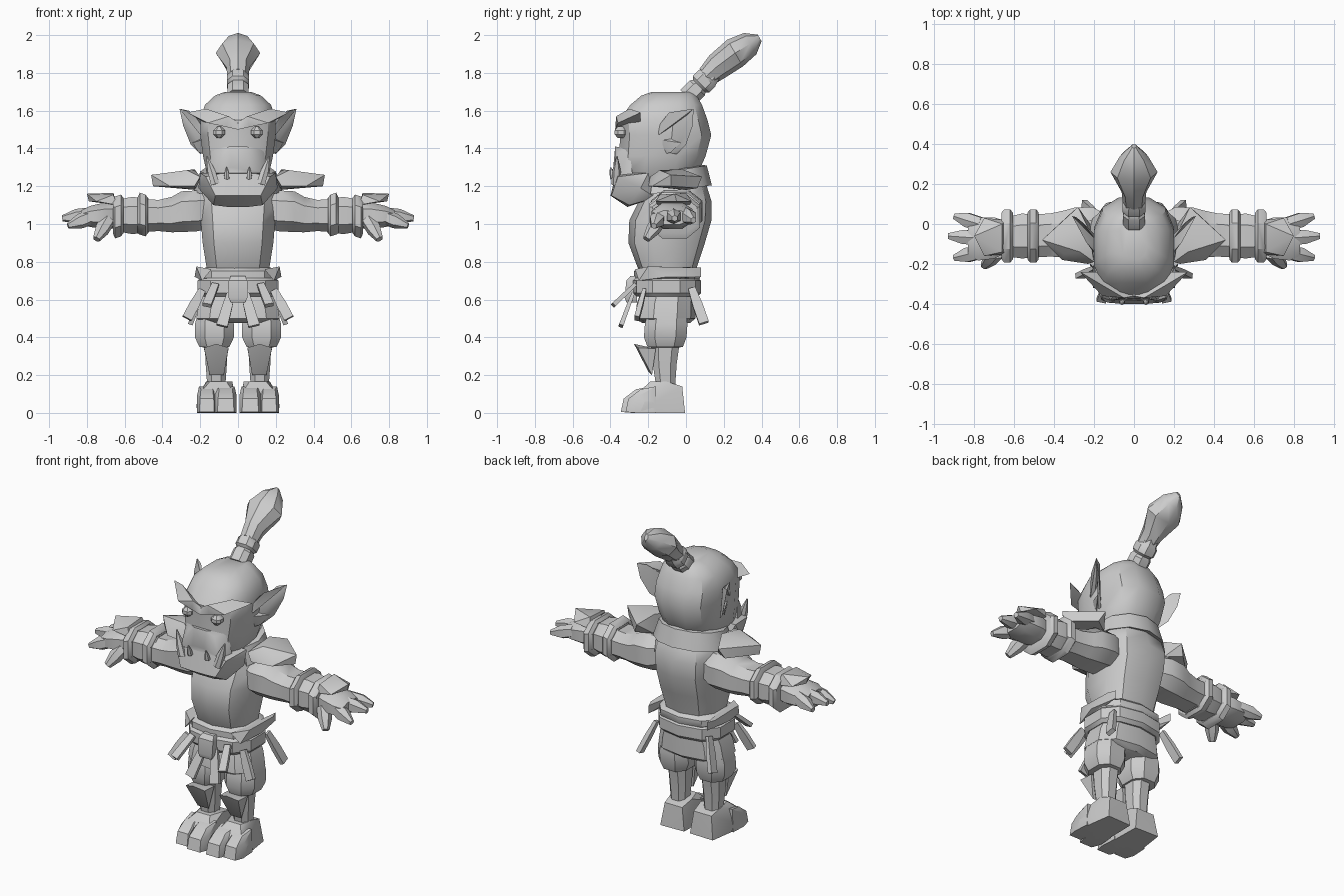
import bpy, bmesh, math
from mathutils import Vector

grey = bpy.data.materials.new("plain grey")
grey.diffuse_color = (0.6, 0.6, 0.6, 1)


def finish(name, bm, mirror, angle=35):
    bmesh.ops.recalc_face_normals(bm, faces=bm.faces)
    me = bpy.data.meshes.new(name)
    bm.to_mesh(me)
    bm.free()
    me.materials.append(grey)
    ob = bpy.data.objects.new(name, me)
    bpy.context.collection.objects.link(ob)
    bpy.ops.object.select_all(action='DESELECT')
    bpy.context.view_layer.objects.active = ob
    ob.select_set(True)
    bpy.ops.object.shade_smooth_by_angle(angle=math.radians(angle))
    if mirror:
        ob.modifiers.new("mirror", 'MIRROR').use_mirror_merge = False
    return ob


def loft(name, rings, u, v, n=8, power=0.8, mirror=False, turn=0.5):
    """Rings are (centre, half size along u, half size along v)."""
    bm = bmesh.new()
    u, v = Vector(u).normalized(), Vector(v).normalized()
    loops = []
    for c, a, b in rings:
        loop = []
        for i in range(n):
            t = 2 * math.pi * (i + turn) / n
            cs, sn = math.cos(t), math.sin(t)
            p = Vector(c) + u * a * math.copysign(abs(cs) ** power, cs) \
                + v * b * math.copysign(abs(sn) ** power, sn)
            loop.append(bm.verts.new(p))
        loops.append(loop)
    for p, q in zip(loops, loops[1:]):
        for i in range(n):
            j = (i + 1) % n
            bm.faces.new((p[i], p[j], q[j], q[i]))
    bm.faces.new(loops[0])
    bm.faces.new(loops[-1])
    return finish(name, bm, mirror)


def upright(name, rows, x=0, **kw):
    """Rows are (z, half width, front y, back y)."""
    return loft(name, [((x, (f + b) / 2, z), w, (b - f) / 2) for z, w, f, b in rows],
                (1, 0, 0), (0, 1, 0), **kw)


def along_arm(name, rows, **kw):
    """Rows are (x, centre y, centre z, half depth, half height)."""
    return loft(name, [((x, y, z), a, b) for x, y, z, a, b in rows],
                (0, 1, 0), (0, 0, 1), mirror=True, **kw)


def hull(name, pts, mirror=True):
    bm = bmesh.new()
    for p in pts:
        bm.verts.new(p)
    res = bmesh.ops.convex_hull(bm, input=bm.verts)
    bmesh.ops.delete(bm, geom=list({g for g in res["geom_interior"] + res["geom_unused"]
                                   if isinstance(g, bmesh.types.BMVert)}), context='VERTS')
    return finish(name, bm, mirror)


def spike(name, a, b, wa, wm, wb, side=(1, 0, 0), flat=1.0, mid=0.5, n=6, mirror=True):
    """Tapered limb from a to b, used for fingers, tusks and cloth ends."""
    a, b = Vector(a), Vector(b)
    d = (b - a).normalized()
    v = d.cross(Vector(side)).normalized()
    u = v.cross(d)
    rings = [(a, wa, wa * flat), (a.lerp(b, mid), wm, wm * flat), (b, wb, wb * flat)]
    return loft(name, rings, u, v, n=n, mirror=mirror)


# Head
upright("skull", [(1.21, .13, -.30, .00), (1.27, .17, -.36, .07), (1.36, .19, -.36, .11),
                  (1.47, .205, -.355, .14), (1.55, .205, -.36, .12), (1.63, .18, -.30, .09),
                  (1.68, .125, -.24, .06), (1.70, .07, -.18, .04)], n=12, power=.75)
hull("lower_jaw", [(s * x, y, z) for s in (1, -1) for x, y, z in (
    (.12, -.395, 1.15), (.08, -.37, 1.27), (.17, -.36, 1.25), (.20, -.20, 1.27), (.21, -.24, 1.19),
    (.13, -.30, 1.10), (.05, -.31, 1.09), (.15, -.16, 1.14), (.05, -.40, 1.15))], mirror=False)
hull("muzzle", [(s * x, y, z) for s in (1, -1) for x, y, z in (
    (.04, -.375, 1.41), (.09, -.36, 1.38), (.13, -.375, 1.27), (.04, -.385, 1.30),
    (.14, -.30, 1.40), (.16, -.28, 1.24))], mirror=False)
hull("brow", [(.0, -.375, 1.50), (.0, -.36, 1.54), (.05, -.37, 1.57), (.17, -.30, 1.61),
              (.27, -.24, 1.59), (.16, -.36, 1.535), (.18, -.24, 1.54), (.06, -.37, 1.515)])
upright("eye", [(1.455, .012, -.363, -.33), (1.475, .034, -.38, -.31),
                (1.495, .034, -.38, -.31), (1.515, .012, -.363, -.33)], x=.10, mirror=True)
spike("long_tusk", (.12, -.37, 1.21), (.165, -.365, 1.36), .026, .022, .003)
spike("small_tusk", (.06, -.385, 1.24), (.06, -.40, 1.30), .016, .013, .003)

# Ears: a thick shell folded around a hollow
hull("ear_back", [(.18, -.10, 1.38), (.20, -.05, 1.37), (.25, .00, 1.42), (.29, .035, 1.52),
                  (.31, .04, 1.61), (.20, -.07, 1.52), (.26, .01, 1.60), (.22, -.05, 1.40)])
hull("ear_rim", [(.18, -.16, 1.50), (.19, -.16, 1.46), (.24, -.09, 1.59), (.31, .04, 1.61),
                 (.28, .01, 1.58), (.20, -.10, 1.50), (.18, -.09, 1.53)])
hull("ear_lobe", [(.18, -.16, 1.45), (.18, -.11, 1.37), (.21, -.08, 1.38),
                  (.24, -.03, 1.43), (.18, -.09, 1.46)])

# Topknot and its bindings
across, lean = (1, 0, 0), (0, -.7, .7)
loft("hair_tie", [((0, .01, 1.67), .06, .06), ((0, .06, 1.72), .06, .06), ((0, .07, 1.73), .05, .05),
                  ((0, .08, 1.74), .062, .066), ((0, .11, 1.77), .062, .066), ((0, .12, 1.78), .05, .06),
                  ((0, .15, 1.82), .05, .055)], across, lean)
loft("topknot", [((0, .10, 1.775), .055, .055), ((0, .16, 1.83), .062, .072),
                 ((0, .26, 1.905), .118, .082), ((0, .34, 1.955), .07, .065),
                 ((0, .39, 1.985), .012, .02)], across, (0, -.5, .86), power=1, turn=0)

# Body and collar
upright("torso", [(.70, .165, -.22, .04), (.78, .175, -.26, .06), (.90, .195, -.305, .10),
                  (1.02, .205, -.30, .135), (1.12, .215, -.25, .135), (1.20, .20, -.21, .11),
                  (1.27, .14, -.18, .07)], n=10)
bm = bmesh.new()
arc = []
for i in range(9):
    t = math.radians(-35 + 250 * i / 8)
    c, s = math.cos(t), math.sin(t)
    z = 1.225 + .03 * s
    arc.append([bm.verts.new((r * c, -.07 + r * k * s, z + h)) for r, k, h in
                ((.16, .85, .06), (.20, .9, .055), (.235, .88, -.05), (.18, .85, -.03))])
for p, q in zip(arc, arc[1:]):
    for i in range(4):
        bm.faces.new((p[i], p[(i + 1) % 4], q[(i + 1) % 4], q[i]))
bm.faces.new(arc[0])
bm.faces.new(arc[-1])
finish("collar", bm, False)

# Shoulder pads
hull("shoulder_pad", [(.20, -.19, 1.25), (.23, -.20, 1.20), (.27, -.14, 1.285), (.23, -.02, 1.29),
                      (.28, .085, 1.25), (.31, .06, 1.19), (.46, -.08, 1.26), (.45, -.08, 1.20),
                      (.36, -.18, 1.20), (.22, .0, 1.18), (.35, -.15, 1.25)])

# Arms, bracers and hands
along_arm("upper_arm", [(.13, -.05, 1.08, .10, .10), (.21, -.05, 1.07, .145, .115), (.30, -.05, 1.065, .14, .115),
                        (.35, -.05, 1.05, .125, .10), (.42, -.055, 1.045, .115, .088),
                        (.50, -.06, 1.045, .115, .092)])
along_arm("bracer", [(.47, -.06, 1.045, .11, .095), (.56, -.06, 1.045, .12, .105), (.66, -.065, 1.045, .10, .085)])
for name, x, tilt in (("elbow_band", .505, .01), ("wrist_band", .635, -.01)):
    along_arm(name, [(x - .028, -.06, 1.045, .125, .10), (x - .015, -.06, 1.045, .142, .118),
                     (x + .015, -.06, 1.045 + tilt, .142, .118), (x + .028, -.06, 1.045, .125, .10)])
along_arm("palm", [(.64, -.065, 1.045, .085, .07), (.70, -.07, 1.045, .11, .075),
                   (.78, -.075, 1.04, .115, .06), (.83, -.075, 1.035, .09, .04)])
hull("hand_guard", [(.64, -.15, 1.10), (.64, .02, 1.10), (.66, -.14, 1.155), (.66, .0, 1.165),
                    (.75, -.16, 1.12), (.75, .03, 1.12), (.80, -.06, 1.16), (.79, -.05, 1.12)])
for name, a, b in (("back_finger", (.77, .00, 1.05), (.90, .04, 1.02)),
                   ("middle_finger", (.78, -.07, 1.05), (.93, -.06, 1.03)),
                   ("front_finger", (.77, -.14, 1.04), (.90, -.17, .99))):
    spike(name, a, b, .038, .040, .016, side=(0, 1, 0), n=6)
spike("thumb", (.69, -.14, 1.02), (.75, -.21, .92), .04, .038, .02, side=(1, 0, 0))

# Waist: sash, belt, buckle and hanging ends
upright("sash", [(.69, .19, -.25, .06), (.715, .215, -.275, .075), (.75, .215, -.275, .075),
                 (.775, .17, -.24, .05)], n=10)
upright("belt", [(.615, .205, -.27, .06), (.635, .222, -.29, .08), (.70, .222, -.29, .08),
                 (.72, .20, -.27, .06)], n=10)
upright("buckle", [(.585, .05, -.325, -.25), (.61, .065, -.335, -.25), (.70, .065, -.325, -.25),
                   (.725, .05, -.30, -.25)], n=4)
hull("sash_fold", [(.14, -.27, .76), (.22, -.20, .775), (.22, .03, .77), (.20, .08, .77),
                   (.20, .08, .72), (.23, -.10, .72), (.19, -.25, .70)])
spike("front_sash_end", (.03, -.27, .66), (.085, -.345, .46), .025, .035, .04, flat=.4, n=4)
spike("side_sash_end", (.12, -.27, .68), (.165, -.385, .57), .025, .03, .032, flat=.5, n=4)
spike("hip_sash_end", (.19, -.22, .65), (.27, -.26, .50), .025, .035, .035, flat=.5, n=4, side=(1, 0, .5))
spike("back_sash_end", (.18, .03, .66), (.25, .095, .475), .025, .035, .035, flat=.5, n=4, side=(0, 1, 0))

# Skirt panels and shorts
upright("skirt", [(.64, .19, -.24, .05), (.58, .215, -.26, .05), (.50, .23, -.27, .05),
                  (.475, .18, -.23, .02)], n=10)
upright("shorts_leg", [(.57, .08, -.20, .0), (.47, .11, -.225, .015), (.40, .11, -.23, .01),
                       (.35, .085, -.21, -.01), (.345, .05, -.17, -.04)], x=.125, mirror=True)

# Lower legs and feet
upright("shin", [(.36, .065, -.19, -.03), (.26, .06, -.18, -.045), (.13, .05, -.16, -.055)],
        x=.115, mirror=True)
hull("shin_guard", [(.05, -.255, .345), (.18, -.255, .345), (.115, -.275, .365), (.05, -.16, .34),
                    (.18, -.16, .34), (.075, -.18, .20), (.15, -.18, .20), (.115, -.20, .22)])
hull("foot", [(x, y, z) for x, y, z in (
    (.015, -.25, 0), (.215, -.25, 0), (.02, -.01, 0), (.18, -.005, 0), (.04, -.02, .14), (.16, -.02, .14),
    (.06, -.19, .165), (.15, -.19, .165), (.03, -.10, .165), (.17, -.10, .165),
    (.02, -.26, .10), (.205, -.26, .10), (.22, -.20, .04), (.01, -.20, .05))])
for name, x, w, y in (("inner_toe", .065, .058, -.345), ("outer_toe", .165, .052, -.32)):
    hull(name, [(x + s * w * k, yy, z) for s in (1, -1) for k, yy, z in (
        (.75, y, .005), (.7, y + .015, .075), (.6, y + .08, .125), (1, y + .06, .0),
        (1, y + .07, .09), (.8, y + .16, .14), (.9, y + .16, .0))])
